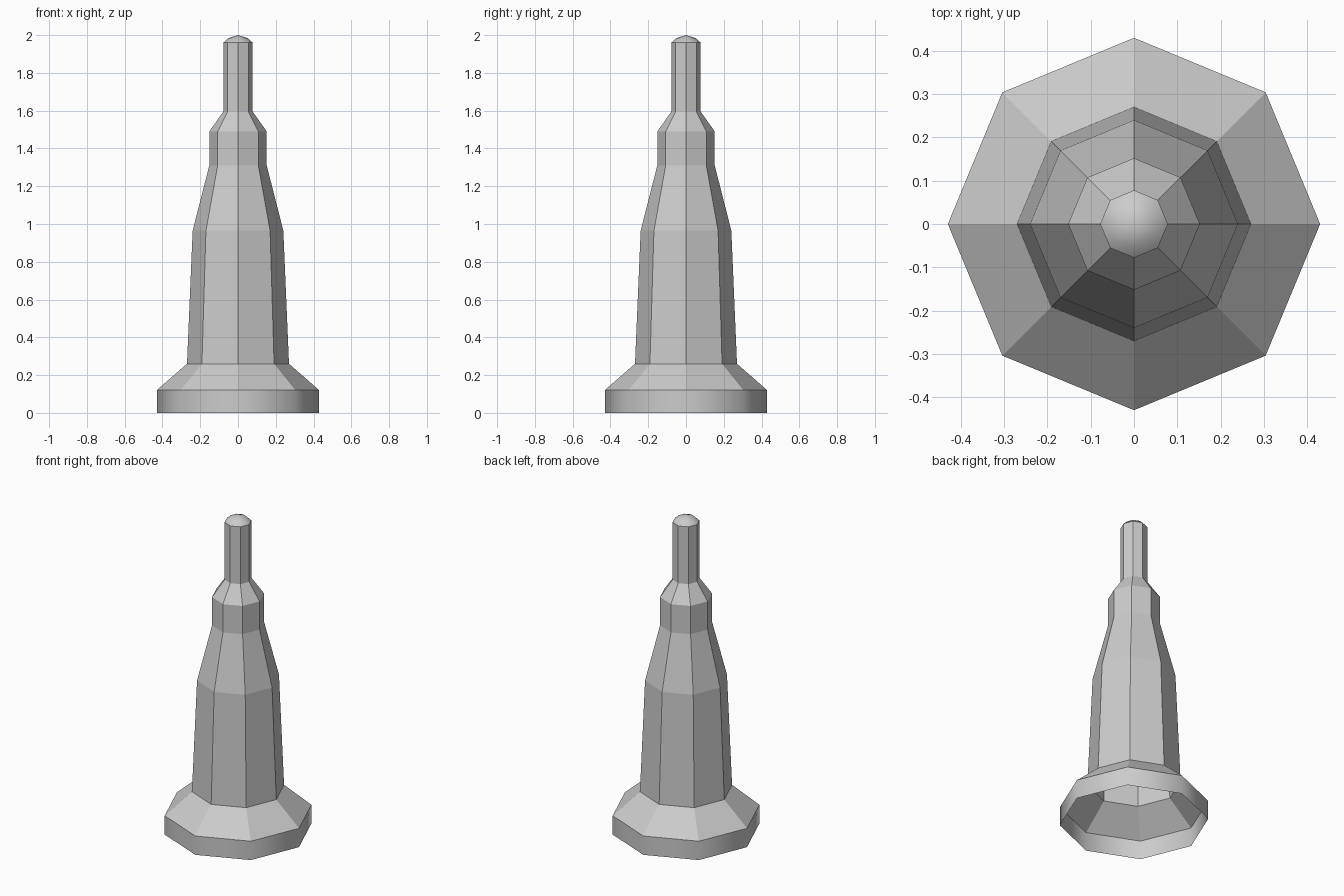
import bpy, bmesh
from math import cos, sin, tau

if "Cube" in bpy.data.objects:
    bpy.data.objects.remove(bpy.data.objects["Cube"])

SIDES = 8


def lathe(name, profile, smooth=False):
    """Revolve (radius, z) points into an open eight-sided shell; radius 0 closes to a point."""
    bm = bmesh.new()
    rings = []
    for r, z in profile:
        if r == 0:
            rings.append([bm.verts.new((0, 0, z))] * SIDES)
        else:
            rings.append([bm.verts.new((r * cos(tau * i / SIDES), r * sin(tau * i / SIDES), z))
                          for i in range(SIDES)])
    for low, high in zip(rings, rings[1:]):
        for i in range(SIDES):
            j = (i + 1) % SIDES
            corners = [low[i], low[j], high[j], high[i]]
            face = bm.faces.new(list(dict.fromkeys(corners)))
            face.smooth = smooth
    mesh = bpy.data.meshes.new(name)
    bm.to_mesh(mesh)
    bm.free()
    obj = bpy.data.objects.new(name, mesh)
    bpy.context.collection.objects.link(obj)
    return obj


# Base: softly shaded vertical rim, open underneath, and sloped flange
lathe("base_rim", [(0.43, 0), (0.43, 0.12)], smooth=True)
lathe("base_flange", [(0.43, 0.12), (0.27, 0.26)])

# Tapered tower body
lathe("tower_body", [(0.27, 0.26), (0.24, 0.965), (0.152, 1.31)])

# Straight collar with sloped shoulder
lathe("collar", [(0.152, 1.31), (0.152, 1.49), (0.078, 1.595)])

# Slim mast and its rounded cap
lathe("mast", [(0.078, 1.595), (0.078, 1.96)])
lathe("mast_cap", [(0.078, 1.96), (0.052, 1.984), (0, 2.0)], smooth=True)
